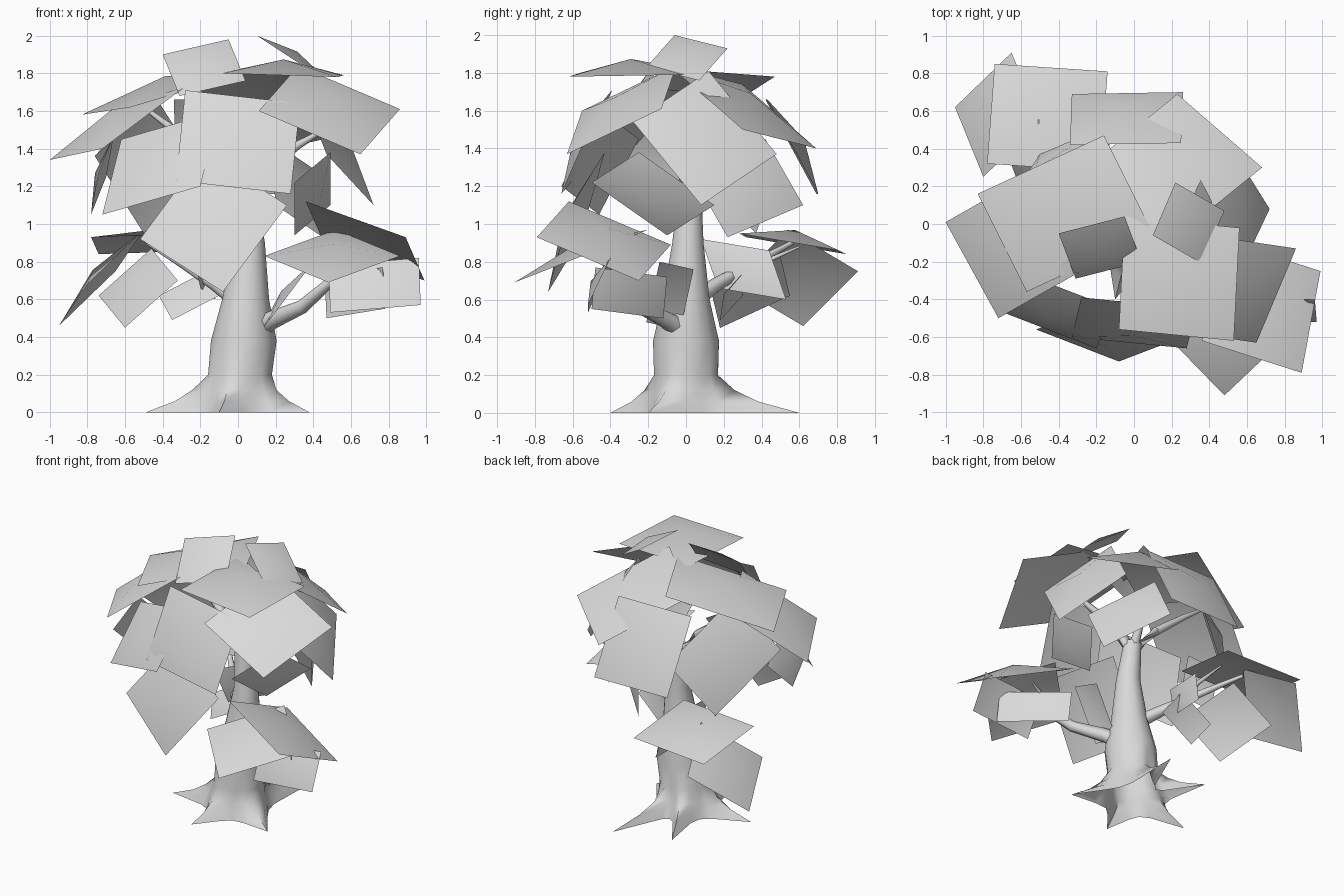
import bpy
import bmesh
from math import atan2, cos, sin, hypot, pi, radians
from mathutils import Vector

cube = bpy.data.objects.get("Cube")
if cube:
    bpy.data.objects.remove(cube, do_unlink=True)

# One plain grey for the whole tree
grey = bpy.data.materials.new("plain_grey")
grey.use_nodes = True
grey.diffuse_color = (0.7, 0.7, 0.7, 1)
grey.node_tree.nodes["Principled BSDF"].inputs["Base Color"].default_value = (0.7, 0.7, 0.7, 1)


def finish(bm, name):
    """Turn a bmesh into a smooth shaded object."""
    mesh = bpy.data.meshes.new(name)
    bm.to_mesh(mesh)
    bm.free()
    mesh.materials.append(grey)
    obj = bpy.data.objects.new(name, mesh)
    bpy.context.collection.objects.link(obj)
    bpy.ops.object.select_all(action='DESELECT')
    obj.select_set(True)
    bpy.context.view_layer.objects.active = obj
    bpy.ops.object.shade_smooth_by_angle(angle=radians(75))


def skin(bm, rings):
    """Join successive rings of points with quads and close the end."""
    loops = [[bm.verts.new(p) for p in ring] for ring in rings]
    count = len(loops[0])
    for low, high in zip(loops, loops[1:]):
        for i in range(count):
            j = (i + 1) % count
            bm.faces.new((low[i], low[j], high[j], high[i]))
    bm.faces.new(loops[-1])


# Trunk: flared rings whose foot stretches into five pointed roots
root_tips = [(.38, -.2), (.18, .6), (-.22, .48), (-.49, -.06), (-.1, -.4)]
spokes = []
for i, tip in enumerate(root_tips):
    angle = atan2(tip[1], tip[0]) % (2 * pi)
    after = root_tips[(i + 1) % len(root_tips)]
    gap = (atan2(after[1], after[0]) - angle) % (2 * pi)
    spokes.append((angle, hypot(*tip)))
    spokes += [(angle + gap * part, reach) for part, reach in ((.25, .25), (.5, .21), (.75, .25))]


def trunk_ring(z, x, y, radius, flare=0.0):
    return [(x + cos(a) * (radius + (reach - radius) * flare),
             y + sin(a) * (radius + (reach - radius) * flare), z) for a, reach in spokes]


bm = bmesh.new()
skin(bm, [
    trunk_ring(0, 0, 0, .2, 1),
    trunk_ring(.06, 0, 0, .19, .48),
    trunk_ring(.12, 0, 0, .18, .2),
    trunk_ring(.2, .01, 0, .17),
    trunk_ring(.38, .03, 0, .175),
    trunk_ring(.6, .04, 0, .125),
    trunk_ring(.9, .06, .01, .083),
    trunk_ring(1.2, .03, .02, .06),
])
finish(bm, "trunk")


# Branches: tapered six-sided tubes along a path
def branch(name, thick, path):
    points = [Vector(p) for p in path]
    rings = []
    for i, p in enumerate(points):
        along = (points[min(i + 1, len(points) - 1)] - points[max(i - 1, 0)]).normalized()
        side = along.orthogonal().normalized()
        other = along.cross(side)
        radius = thick * (1 - .75 * i / (len(points) - 1))
        rings.append([p + radius * (side * cos(k * pi / 3) + other * sin(k * pi / 3))
                      for k in range(6)])
    bm = bmesh.new()
    skin(bm, rings)
    finish(bm, name)


branch("front_bough", .06, [(.08, 0, .42), (.18, -.1, .49), (.34, -.24, .56), (.5, -.36, .7), (.72, -.45, .82)])
branch("front_twig", .025, [(.46, -.34, .67), (.56, -.28, .73), (.68, -.25, .78)])
branch("rear_bough", .05, [(.02, .02, .58), (-.12, .16, .68), (-.28, .34, .78), (-.48, .56, .9)])
branch("rear_twig", .025, [(-.22, .28, .74), (-.2, .42, .8), (-.26, .6, .88)])
branch("left_limb", .045, [(.03, .02, 1.14), (.16, -.02, 1.3), (.32, -.08, 1.42), (.46, -.1, 1.5)])
branch("right_limb", .045, [(.03, .02, 1.14), (-.14, .06, 1.34), (-.34, .1, 1.5), (-.5, .1, 1.62)])
branch("back_limb", .04, [(.03, .02, 1.14), (.06, .16, 1.35), (.08, .32, 1.5)])


# Foliage: straight-edged cards set by three corners, the middle raised away from the hub
def foliage(name, hub, cards, rise=.13):
    bm = bmesh.new()
    hub = Vector(hub)
    for card in cards:
        a, b, c = (Vector(p) for p in card)
        middle = (a + c) / 2
        out = (a - b).cross(c - b).normalized()
        if out.dot(middle - hub) < 0:
            a, c, out = c, a, -out
        size = ((a - b).length + (c - b).length) / 2
        rim = [bm.verts.new(p) for p in (b, a, a + c - b, c)]
        peak = bm.verts.new(middle + out * size * rise)
        for i in range(4):
            bm.faces.new((rim[i], rim[(i + 1) % 4], peak))
    finish(bm, name)


foliage("crown_top", (0, 0, 1.2), [
    [(-.08, -.56, 1.8), (.53, -.62, 1.78), (.56, -.02, 1.79)],
    [(.22, .22, 1.93), (.1, -.06, 2), (.36, -.21, 1.83)],
    [(-.4, -.05, 1.9), (-.05, .04, 1.98), (.04, -.2, 1.76)],
    [(.86, -.13, 1.61), (.65, -.63, 1.37), (.11, -.55, 1.6)],
    [(.23, .69, 1.4), (.68, .3, 1.5), (.2, -.09, 1.84)],
    [(-.83, .16, 1.58), (-.57, -.36, 1.62), (.1, -.05, 1.82)],
    [(-1, .01, 1.34), (-.72, -.5, 1.4), (-.28, -.25, 1.73)],
])

foliage("crown_sides", (0, 0, 1.2), [
    [(-.33, -.6, 1.23), (.28, -.66, 1.16), (.33, -.45, 1.64)],
    [(-.62, -.25, 1.45), (-.72, -.46, 1.05), (-.2, -.66, 1.2)],
    [(-.52, -.56, .92), (-.08, -.73, .64), (.26, -.6, 1.1)],
    [(.55, -.28, 1.54), (.72, .08, 1.1), (.47, .48, 1.37)],
    [(.3, -.5, 1.22), (.3, -.1, .94), (.49, .15, 1.1)],
    [(.42, .02, 1.28), (.45, .22, .93), (.2, .62, 1.1)],
    [(-.33, .69, 1.16), (.26, .7, 1.16), (.25, .43, 1.66)],
    [(-.2, .5, 1.3), (-.5, .37, .95), (-.76, -.02, 1.36)],
    [(-.74, -.4, 1.27), (-.78, -.13, 1.05), (-.7, .05, 1.25)],
])

foliage("front_bough_leaves", (.55, -.4, .55), [
    [(.36, -.62, 1.12), (.89, -.79, .93), (.99, -.25, .7)],
    [(.14, -.56, .83), (.48, -.91, .69), (.86, -.55, .83)],
    [(.49, -.52, .53), (.97, -.52, .57), (.96, -.4, .82)],
    [(.46, -.1, .72), (.47, -.12, .5), (.78, -.5, .55)],
    [(.12, -.03, .44), (.36, .04, .76), (.4, -.14, .8)],
])

foliage("rear_bough_leaves", (-.45, .5, .65), [
    [(-.74, .85, .84), (-.14, .81, .86), (-.18, .28, .95)],
    [(-.65, .91, .75), (-.95, .62, .46), (-.8, .25, .68)],
    [(-.74, .55, .62), (-.6, .18, .45), (-.32, .12, .7)],
    [(-.25, .08, .92), (-.2, .17, .66), (-.12, .53, .6)],
    [(-.42, .3, .62), (-.35, .18, .49), (-.08, .2, .63)],
])
